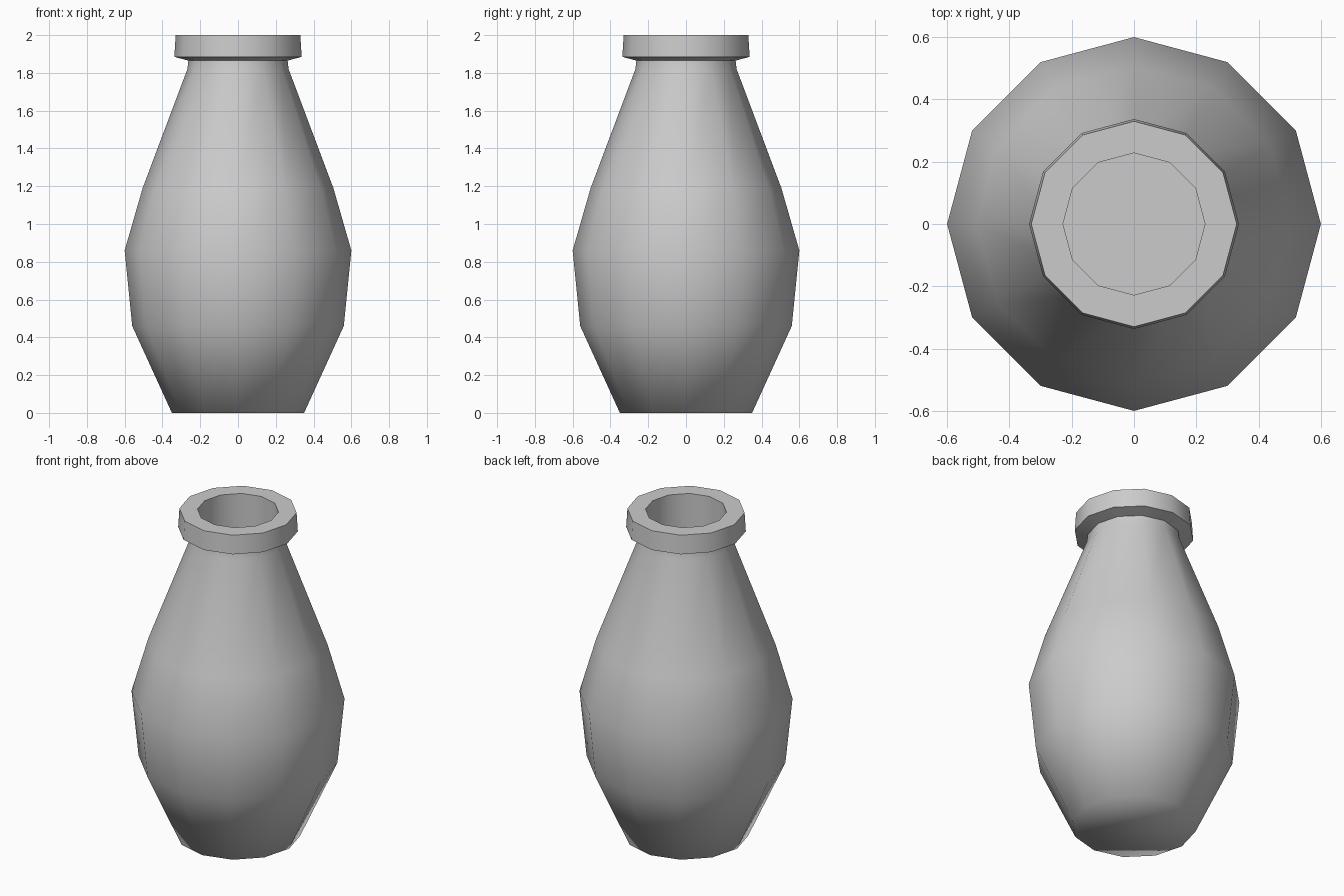
import bpy
import bmesh
import math
from mathutils import Matrix

if "Cube" in bpy.data.objects:
    bpy.data.objects.remove(bpy.data.objects["Cube"])

SIDES = 12

# Plain grey clay
clay = bpy.data.materials.new("grey_clay")
clay.use_nodes = True
GREY = (0.6, 0.6, 0.6, 1)
clay.diffuse_color = GREY
clay.node_tree.nodes["Principled BSDF"].inputs["Base Color"].default_value = GREY


def lathe(name, profile, smooth_angle):
    """Revolve a profile of (radius, height) points and cap both ends."""
    bm = bmesh.new()
    rings = []
    for radius, height in profile:
        ring = bmesh.ops.create_circle(bm, segments=SIDES, radius=radius,
                                       matrix=Matrix.Translation((0, 0, height)))
        rings.append(ring["verts"])
    for low, high in zip(rings, rings[1:]):
        for i in range(SIDES):
            j = (i + 1) % SIDES
            bm.faces.new((low[i], low[j], high[j], high[i]))
    bm.faces.new(rings[0])
    bm.faces.new(rings[-1])
    bmesh.ops.recalc_face_normals(bm, faces=bm.faces[:])
    mesh = bpy.data.meshes.new(name)
    bm.to_mesh(mesh)
    bm.free()
    mesh.materials.append(clay)
    obj = bpy.data.objects.new(name, mesh)
    bpy.context.collection.objects.link(obj)
    bpy.ops.object.select_all(action="DESELECT")
    obj.select_set(True)
    bpy.context.view_layer.objects.active = obj
    bpy.ops.object.shade_smooth_by_angle(angle=smooth_angle)
    return obj


# Body, neck, rim and inner well in one continuous profile
vase_profile = [
    (0.35, 0.0),     # foot
    (0.56, 0.46),
    (0.60, 0.86),    # belly
    (0.505, 1.19),   # shoulder
    (0.268, 1.82),   # neck
    (0.263, 1.865),
    (0.337, 1.885),  # rim underside
    (0.33, 2.0),     # rim top
    (0.228, 2.0),    # mouth
    (0.228, 1.3),    # floor of the well
]
lathe("vase", vase_profile, math.radians(70))
